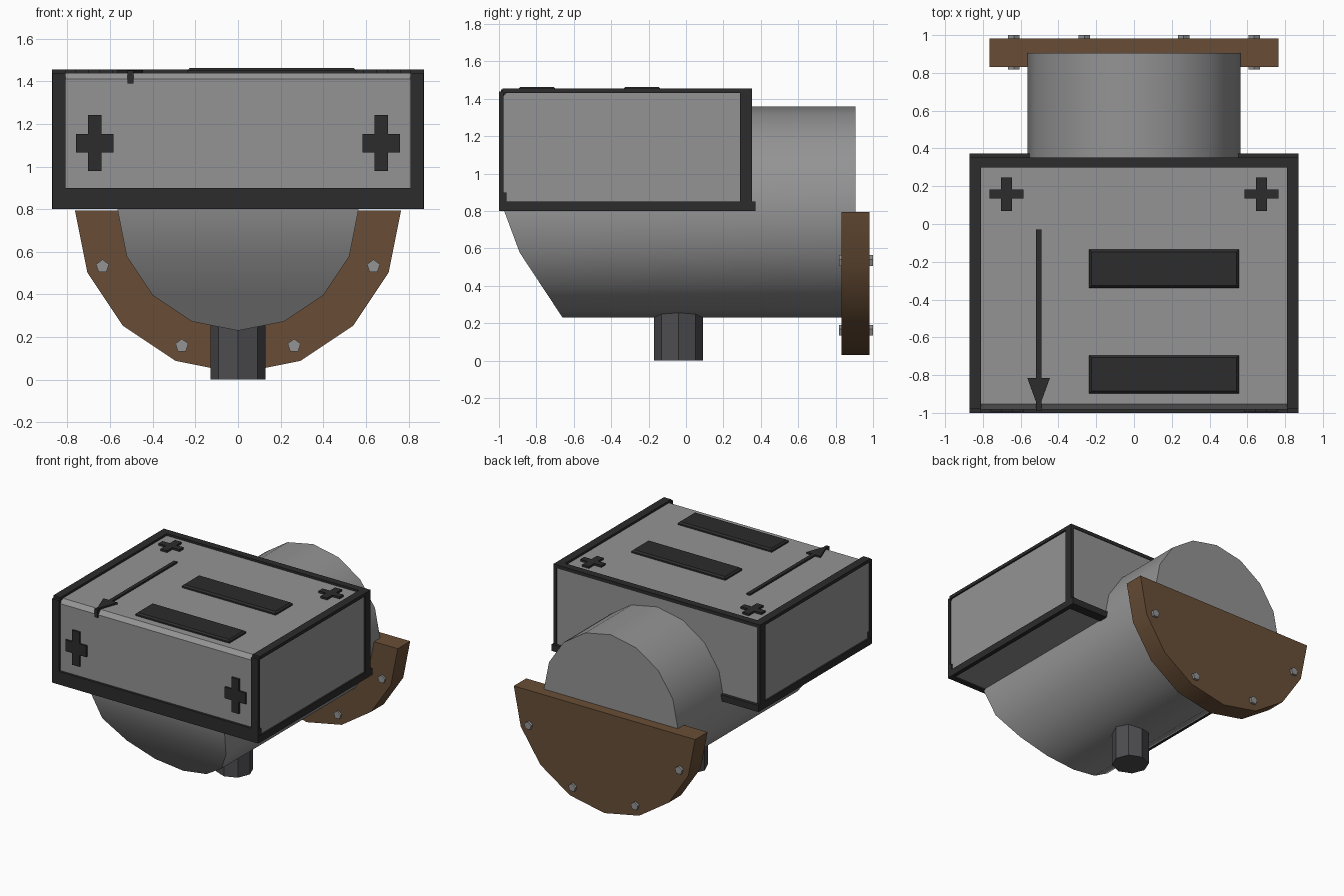
import bpy, bmesh, math

if "Cube" in bpy.data.objects:
    bpy.data.objects.remove(bpy.data.objects["Cube"])


def material(name, rgb):
    m = bpy.data.materials.new(name)
    m.diffuse_color = (*rgb, 1)
    m.use_nodes = True
    m.node_tree.nodes["Principled BSDF"].inputs["Base Color"].default_value = m.diffuse_color
    return m


GREY = material("grey metal", (0.29, 0.295, 0.29))
DARK = material("dark trim", (0.025, 0.025, 0.025))
BROWN = material("rust brown", (0.14, 0.076, 0.037))
PIPE = material("dark steel", (0.075, 0.073, 0.08))
CZ = 0.795  # height of the barrel axis


def finish(bm, name, mat, smooth=False):
    bmesh.ops.recalc_face_normals(bm, faces=bm.faces)
    me = bpy.data.meshes.new(name)
    bm.to_mesh(me)
    bm.free()
    ob = bpy.data.objects.new(name, me)
    bpy.context.collection.objects.link(ob)
    me.materials.append(mat)
    if smooth:
        bpy.ops.object.select_all(action='DESELECT')
        ob.select_set(True)
        bpy.context.view_layer.objects.active = ob
        bpy.ops.object.shade_smooth_by_angle(angle=math.radians(30))
    return ob


def box(name, mat, x0, x1, y0, y1, z0, z1, bevel=0.0, pick=None):
    """Box by its limits; optional bevel on edges whose ends all pass pick()."""
    bm = bmesh.new()
    bmesh.ops.create_cube(bm, size=1)
    for v in bm.verts:
        v.co = ((x1 if v.co.x > 0 else x0), (y1 if v.co.y > 0 else y0), (z1 if v.co.z > 0 else z0))
    if bevel:
        edges = [e for e in bm.edges if all(pick(v.co) for v in e.verts)]
        bmesh.ops.bevel(bm, geom=edges, offset=bevel, segments=1, affect='EDGES')
    return finish(bm, name, mat)


def prism(name, mat, points, axis, a, b, smooth=False):
    """Extrude an outline from a to b: axis y takes (x, z), axis z takes (x, y)."""
    def co(p, t):
        return (p[0], t, p[1]) if axis == 'y' else (p[0], p[1], t)
    bm = bmesh.new()
    lo = [bm.verts.new(co(p, a)) for p in points]
    hi = [bm.verts.new(co(p, b)) for p in points]
    n = len(points)
    bm.faces.new(lo)
    bm.faces.new(hi)
    for i in range(n):
        bm.faces.new((lo[i], lo[(i + 1) % n], hi[(i + 1) % n], hi[i]))
    return finish(bm, name, mat, smooth)


def ring(cx, cy, r, n, start=0.0, total=2 * math.pi, closed=True):
    count = n if closed else n + 1
    return [(cx + r * math.cos(start + total * i / n), cy + r * math.sin(start + total * i / n))
            for i in range(count)]


def cross(name, cx, cy, h, v, w_h, w_v, axis, a, b):
    """Plus sign: h, v are half lengths, w_h, w_v half widths of the arms."""
    quarter = [(w_v, v), (w_v, w_h), (h, w_h)]
    pts = quarter + [(x, -y) for x, y in quarter[::-1]]
    pts += [(-x, -y) for x, y in quarter] + [(-x, y) for x, y in quarter[::-1]]
    prism(name, DARK, [(cx + x, cy + y) for x, y in pts], axis, a, b)


# Housing with a chamfered front top edge
box("housing", GREY, -0.86, 0.86, -0.982, 0.348, 0.81, 1.44, 0.03,
    lambda c: c.y < -0.9 and c.z > 1.4)

# Trim along the housing edges
box("front_bottom_trim", DARK, -0.87, 0.87, -1.0, -0.96, 0.80, 0.90)
box("back_bottom_trim", DARK, -0.87, 0.87, 0.30, 0.372, 0.80, 0.85)
box("top_back_trim", DARK, -0.87, 0.87, 0.298, 0.352, 1.43, 1.456)
box("front_top_trim", DARK, -0.86, 0.86, -0.996, -0.986, 1.436, 1.45).hide_render = True
for s, side in ((-1, "left"), (1, "right")):
    def trim(name, x0, x1, *rest):
        box(side + name, DARK, min(s * x0, s * x1), max(s * x0, s * x1), *rest)
    trim("_front_post", 0.81, 0.87, -1.0, -0.975, 0.82, 1.44)
    trim("_bottom_trim", 0.84, 0.872, -0.985, 0.372, 0.80, 0.852)
    trim("_back_post", 0.845, 0.872, 0.288, 0.352, 0.84, 1.456)
    trim("_top_trim", 0.81, 0.872, -0.98, 0.352, 1.432, 1.456)
    # Plus marks on front and top
    cross(side + "_front_plus", s * 0.672, 1.11, 0.088, 0.132, 0.043, 0.031, 'y', -0.995, -0.97)
    cross(side + "_top_plus", s * 0.675, 0.158, 0.089, 0.088, 0.024, 0.028, 'z', 1.43, 1.455)
bpy.data.objects.remove(bpy.data.objects["front_top_trim"])

# Two raised pads and the arrow on the lid
for y0, y1, name in ((-0.338, -0.135, "rear_pad"), (-0.897, -0.695, "front_pad")):
    box(name, DARK, -0.237, 0.555, y0, y1, 1.43, 1.463, 0.012, lambda c: c.z > 1.44)
AX = -0.505
prism("arrow", DARK, [(AX - 0.014, -0.03), (AX - 0.014, -0.815), (AX - 0.06, -0.815),
                      (AX, -0.98), (AX + 0.06, -0.815), (AX + 0.014, -0.815),
                      (AX + 0.014, -0.03)], 'z', 1.43, 1.453)
box("arrow_tip_fold", DARK, AX - 0.014, AX + 0.014, -0.99, -0.94, 1.39, 1.45)

# Barrel: 16-sided, its lower front end sloping back
bm = bmesh.new()
outline = ring(0, CZ, 0.565, 16)
front = []
for x, z in outline:
    if z > CZ - 0.01:
        y = -0.97
    elif z > 0.57:
        y = -0.89
    else:
        y = -0.66 - 0.23 * (z - 0.23) / 0.349
    front.append(bm.verts.new((x, y, z)))
back = [bm.verts.new((x, 0.905, z)) for x, z in outline]
bm.faces.new(back)
for i in range(16):
    j = (i + 1) % 16
    bm.faces.new((front[i], front[j], back[j], back[i]))
bm.faces.new(front[0:9])
for k in range(3):
    bm.faces.new((front[8 + k], front[9 + k], front[15 - k], front[(16 - k) % 16]))
bm.faces.new((front[11], front[12], front[13]))
finish(bm, "barrel", GREY, True)

# Half-round flange with bolts
prism("flange", BROWN, ring(0, CZ, 0.765, 8, math.pi, math.pi, False), 'y', 0.832, 0.982, True)
for i, deg in enumerate((22.5, 67.5, 112.5, 157.5)):
    a = math.radians(deg)
    prism(f"bolt_{i + 1}", GREY, ring(0.688 * math.cos(a), CZ - 0.688 * math.sin(a), 0.032, 5,
                                      math.pi / 2), 'y', 0.818, 1.0)

# Drain pipe the model stands on
prism("drain_pipe", PIPE, ring(0, -0.04, 0.13, 8), 'z', 0.0, 0.27)
